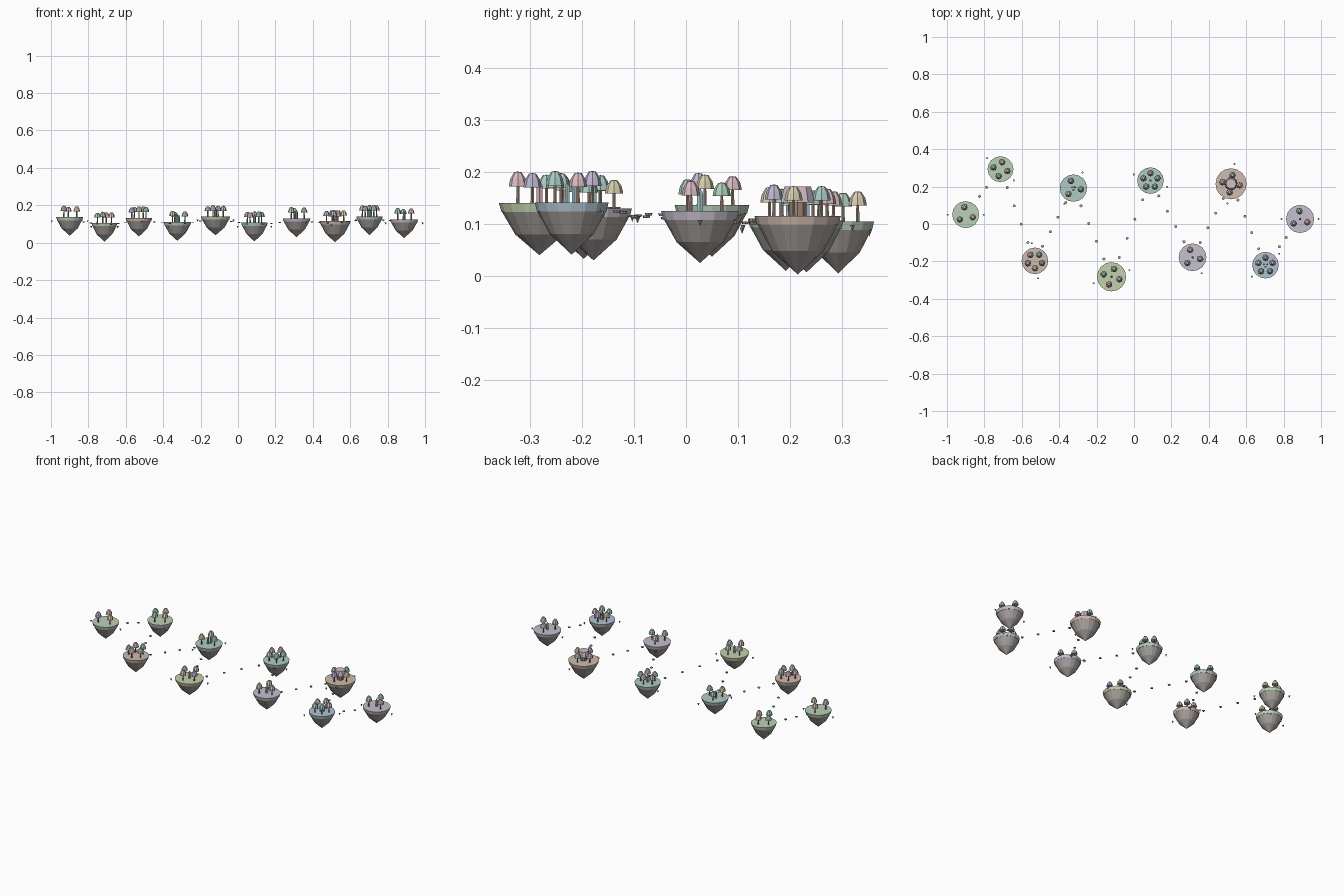
import bpy, bmesh
from math import sin, cos, pi, radians
from mathutils import Vector

if "Cube" in bpy.data.objects:
    bpy.data.objects.remove(bpy.data.objects["Cube"])


def material(name, rgb):
    m = bpy.data.materials.new(name)
    m.diffuse_color = (*rgb, 1)
    m.use_nodes = True
    m.node_tree.nodes["Principled BSDF"].inputs["Base Color"].default_value = m.diffuse_color
    return m


GRASS = {
    "green": material("grass_green", (.50, .64, .48)),
    "clay": material("grass_clay", (.63, .50, .43)),
    "teal": material("grass_teal", (.43, .60, .54)),
    "olive": material("grass_olive", (.55, .64, .42)),
    "violet": material("grass_violet", (.57, .52, .63)),
    "blue": material("grass_blue", (.44, .55, .64)),
}
ROCK = material("rock", (.40, .37, .35))
BARK = material("bark", (.34, .25, .19))
LEAVES = [material("leaves_%d" % i, c) for i, c in enumerate([
    (.70, .50, .54), (.52, .48, .64), (.68, .62, .43), (.42, .62, .48), (.40, .60, .55)])]
CRYSTAL = [material("crystal_%d" % i, c) for i, c in enumerate([
    (.40, .62, .66), (.70, .42, .46), (.45, .60, .75)])]
CAP = material("cap", (.64, .52, .60))


def lathe(name, profile, sides, loc, mat):
    """Closed flat-faced solid of revolution from (radius, z) points."""
    bm = bmesh.new()
    rings = []
    for r, z in profile:
        if r == 0:
            rings.append([bm.verts.new((0, 0, z))])
        else:
            rings.append([bm.verts.new((r * cos(2 * pi * k / sides), r * sin(2 * pi * k / sides), z))
                          for k in range(sides)])
    for a, b in zip(rings, rings[1:]):
        for k in range(sides):
            n = (k + 1) % sides
            if len(a) == 1:
                bm.faces.new((a[0], b[k], b[n]))
            elif len(b) == 1:
                bm.faces.new((a[k], a[n], b[0]))
            else:
                bm.faces.new((a[k], a[n], b[n], b[k]))
    for ring in (rings[0], rings[-1]):
        if len(ring) > 1:
            bm.faces.new(ring)
    bmesh.ops.recalc_face_normals(bm, faces=bm.faces)
    me = bpy.data.meshes.new(name)
    bm.to_mesh(me)
    bm.free()
    me.materials.append(mat)
    ob = bpy.data.objects.new(name, me)
    ob.location = loc
    bpy.context.collection.objects.link(ob)
    return ob


def polar(centre, dist, deg, dz=0.0):
    a = radians(deg)
    return centre + Vector((dist * cos(a), dist * sin(a), dz))


def tree(pos, height, leaf):
    lathe("tree_trunk", [(.004, -.002), (.003, height * .6)], 6, pos, BARK)
    lathe("tree_canopy", [(.0175, height * .52), (.0172, height * .58), (.0145, height * .78),
                          (.007, height * .98), (0, height)], 8, pos, leaf)


# x, y, top height, radius, grass, first tree angle
ISLANDS = [
    (-.90, .05, .137, .072, "green", 100), (-.714, .293, .105, .069, "green", 76),
    (-.53, -.197, .133, .071, "clay", 55), (-.324, .192, .110, .073, "teal", 110),
    (-.12, -.282, .140, .078, "olive", 72), (.088, .232, .107, .071, "teal", 90),
    (.313, -.178, .130, .074, "violet", 108), (.519, .215, .115, .083, "clay", 80),
    (.703, -.220, .141, .071, "blue", 90), (.888, .027, .125, .075, "violet", 95),
]

for i, (x, y, z, r, grass, start) in enumerate(ISLANDS):
    c = Vector((x, y, z))
    # floating island: turf cap and tapering rock
    lathe("island_turf", [(r, 0), (r * .94, -.017)], 16, c, GRASS[grass])
    depth = min(.1, z) if i != 7 else .112
    lathe("island_rock", [(r * .93, -.016), (r * .60, -.6 * depth),
                          (r * .30, -.8 * depth), (0, -depth)], 16, c, ROCK)
    # ring of trees
    count = 3 + i % 3
    for k in range(count):
        tree(polar(c, r * .56, start + 360 * k / count),
             .058 + .003 * ((i + 2 * k) % 3 - 1), LEAVES[(i * 2 + k) % 5])
    # centre piece
    if i == 7:
        lathe("hut_wall", [(.018, -.002), (.018, .03)], 10, c, BARK)
        lathe("hut_roof", [(.034, .026), (.032, .036), (.027, .057)], 10, c, CAP)
    elif i in (3, 8):
        for k in range(3):
            lathe("crystal", [(.005, -.002), (.005, .03), (0, .042)], 6,
                  polar(c, .009, 120 * k + 30), CRYSTAL[0])
    elif i in (4, 5, 6, 9):
        lathe("crystal", [(.007, -.002), (.007, .034), (0, .045)], 6, c, CRYSTAL[i % 3])
    # hanging debris on opposite sides
    for deg in (140 * i, 140 * i + 180):
        lathe("debris_rock", [(.0055, 0), (0, -.012)], 6,
              polar(c, r + .024, deg, -.017), ROCK)

# stepping stones between neighbouring islands
for a, b in zip(ISLANDS, ISLANDS[1:]):
    pa, pb = Vector(a[:3]), Vector(b[:3])
    for k in range(1, 5):
        p = pa.lerp(pb, k / 5) - Vector((0, 0, .012))
        lathe("stepping_stone", [(.008, .002), (.006, -.003)], 7, p, ROCK)
